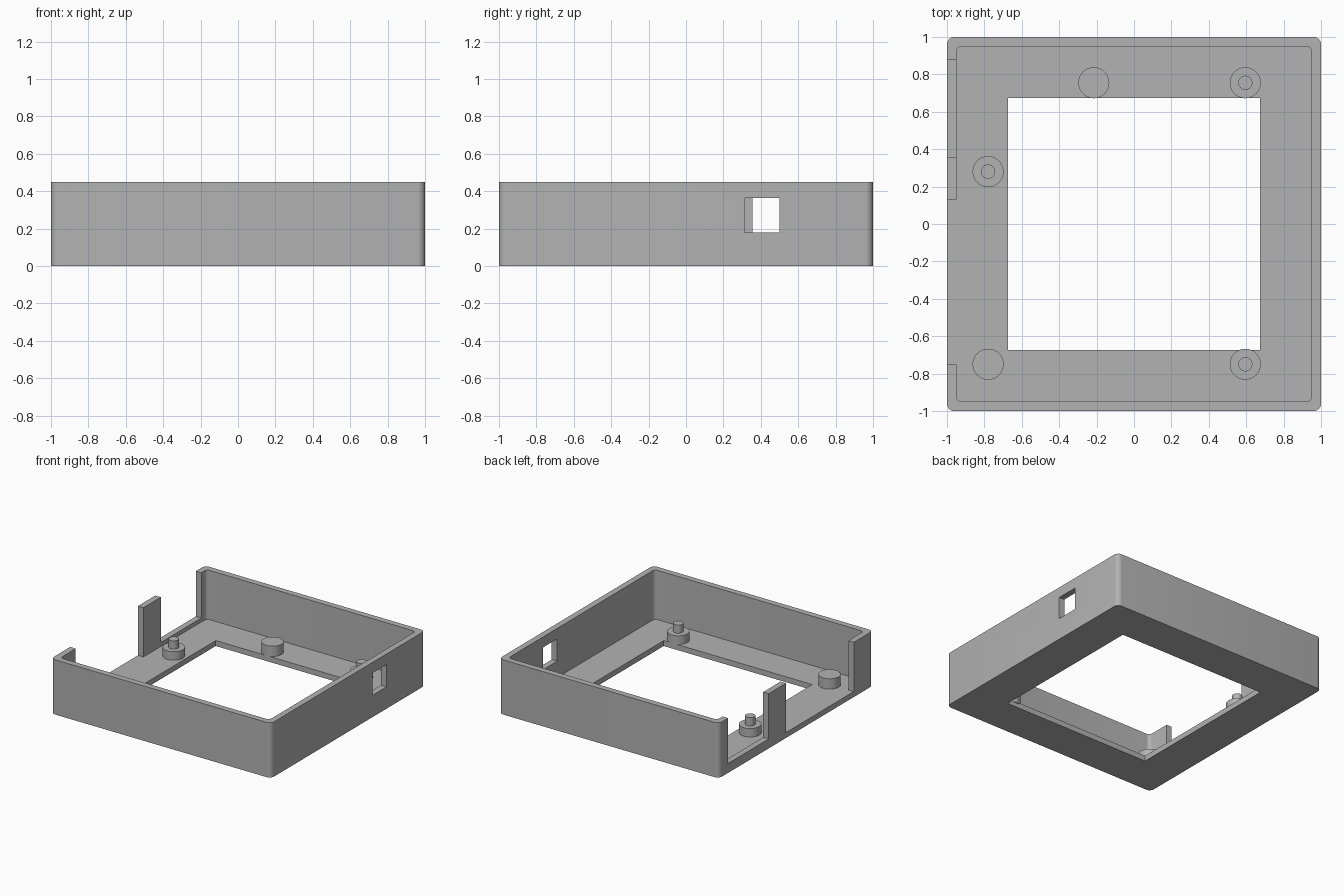
import bpy
import bmesh
from mathutils import Vector

old = bpy.data.objects.get("Cube")
if old:
    bpy.data.objects.remove(old, do_unlink=True)

HEIGHT, FLOOR, WALL = 0.45, 0.045, 0.05

grey = bpy.data.materials.new("plain grey")
grey.use_nodes = True
grey.diffuse_color = (0.45, 0.45, 0.45, 1)
grey.node_tree.nodes["Principled BSDF"].inputs["Base Color"].default_value = grey.diffuse_color


def finish(name, bm):
    mesh = bpy.data.meshes.new(name)
    bm.to_mesh(mesh)
    bm.free()
    mesh.materials.append(grey)
    obj = bpy.data.objects.new(name, mesh)
    bpy.context.collection.objects.link(obj)
    return obj


def box(name, low, high, radius=0):
    """Box between two corners, with optional rounded upright edges."""
    low, high = Vector(low), Vector(high)
    bm = bmesh.new()
    bmesh.ops.create_cube(bm, size=1)
    for v in bm.verts:
        v.co = (low + high) / 2 + v.co * (high - low)
    if radius:
        upright = [e for e in bm.edges
                   if abs(e.verts[0].co.z - e.verts[1].co.z) > 0.01]
        bmesh.ops.bevel(bm, geom=upright, offset=radius, segments=6,
                        profile=0.5, affect='EDGES')
    return finish(name, bm)


def select(obj):
    bpy.ops.object.select_all(action='DESELECT')
    obj.select_set(True)
    bpy.context.view_layer.objects.active = obj


def cut(target, low, high, radius=0):
    cutter = box("cutter", low, high, radius)
    cutter.hide_render = True
    mod = target.modifiers.new("cut", 'BOOLEAN')
    mod.operation = 'DIFFERENCE'
    mod.solver = 'EXACT'
    mod.object = cutter
    select(target)
    bpy.ops.object.modifier_apply(modifier=mod.name)
    bpy.data.objects.remove(cutter, do_unlink=True)


def smooth(obj):
    select(obj)
    bpy.ops.object.shade_smooth_by_angle()


def cylinder(name, x, y, radius, bottom, top):
    bm = bmesh.new()
    bmesh.ops.create_cone(bm, cap_ends=True, segments=40, radius1=radius,
                          radius2=radius, depth=top - bottom)
    bmesh.ops.translate(bm, verts=bm.verts, vec=(x, y, (top + bottom) / 2))
    smooth(finish(name, bm))


# Open tray with rounded corners and a square opening in its floor
tray = box("tray", (-1, -1, 0), (1, 1, HEIGHT), 0.04)
inner = 1 - WALL
cut(tray, (-inner, -inner, FLOOR), (inner, inner, 1), 0.03)
cut(tray, (-0.675, -0.675, -1), (0.675, 0.675, 1))

# Gaps on either side of the upright tab: one flush with the floor, one with a lip
cut(tray, (-1.1, -0.75, FLOOR), (-0.92, 0.13, 1))
cut(tray, (-1.1, 0.355, 0.078), (-0.92, 0.88, 1))

# Small window in the opposite wall
cut(tray, (0.9, 0.315, 0.18), (1.1, 0.5, 0.363))
smooth(tray)

# Posts with locating pins, and plain support posts
for name, x, y in (("back_left", 0.595, 0.755), ("front_left", 0.595, -0.75),
                   ("right", -0.78, 0.28)):
    cylinder(name + "_post", x, y, 0.083, FLOOR - 0.01, 0.115)
    cylinder(name + "_pin", x, y, 0.038, 0.105, 0.183)
for name, x, y in (("back", -0.215, 0.755), ("front_right", -0.78, -0.75)):
    cylinder(name + "_support", x, y, 0.083, FLOOR - 0.01, 0.13)
